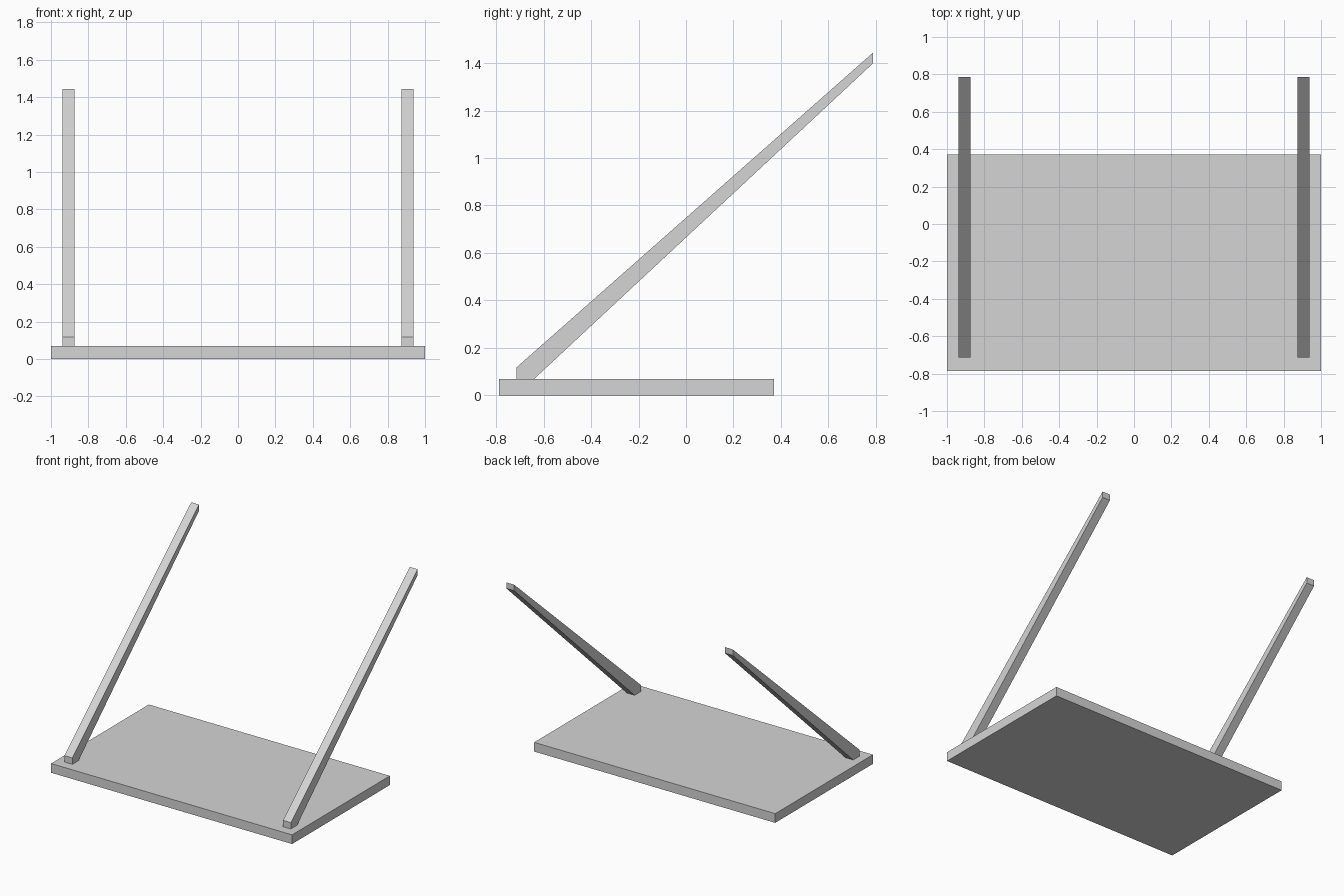
import bpy
import bmesh

default_cube = bpy.data.objects.get("Cube")
if default_cube:
    bpy.data.objects.remove(default_cube, do_unlink=True)

# Single flat colour
grey = bpy.data.materials.new("light_grey")
grey.use_nodes = True
colour = (0.665, 0.665, 0.665, 1.0)
grey.diffuse_color = colour
grey.node_tree.nodes["Principled BSDF"].inputs["Base Color"].default_value = colour


def extrude_profile(name, profile, x_min, x_max):
    """Extrude a side profile of (y, z) points from x_min to x_max."""
    bm = bmesh.new()
    face = bm.faces.new([bm.verts.new((x_min, y, z)) for y, z in profile])
    result = bmesh.ops.extrude_face_region(bm, geom=[face])
    moved = [v for v in result["geom"] if isinstance(v, bmesh.types.BMVert)]
    bmesh.ops.translate(bm, verts=moved, vec=(x_max - x_min, 0, 0))
    bmesh.ops.recalc_face_normals(bm, faces=bm.faces)
    mesh = bpy.data.meshes.new(name)
    bm.to_mesh(mesh)
    bm.free()
    mesh.materials.append(grey)
    obj = bpy.data.objects.new(name, mesh)
    bpy.context.collection.objects.link(obj)
    return obj


# Flat base board
FRONT, BACK, TOP = -0.787, 0.371, 0.069
extrude_profile("base_board",
                [(FRONT, 0), (BACK, 0), (BACK, TOP), (FRONT, TOP)], -1, 1)

# Slanted, tapering arms with upright cut ends
arm_profile = [(-0.715, TOP), (-0.64, TOP), (0.787, 1.398),
               (0.787, 1.443), (-0.715, 0.117)]
INNER, OUTER = 0.874, 0.939
extrude_profile("left_arm", arm_profile, INNER, OUTER)
extrude_profile("right_arm", arm_profile, -OUTER, -INNER)
